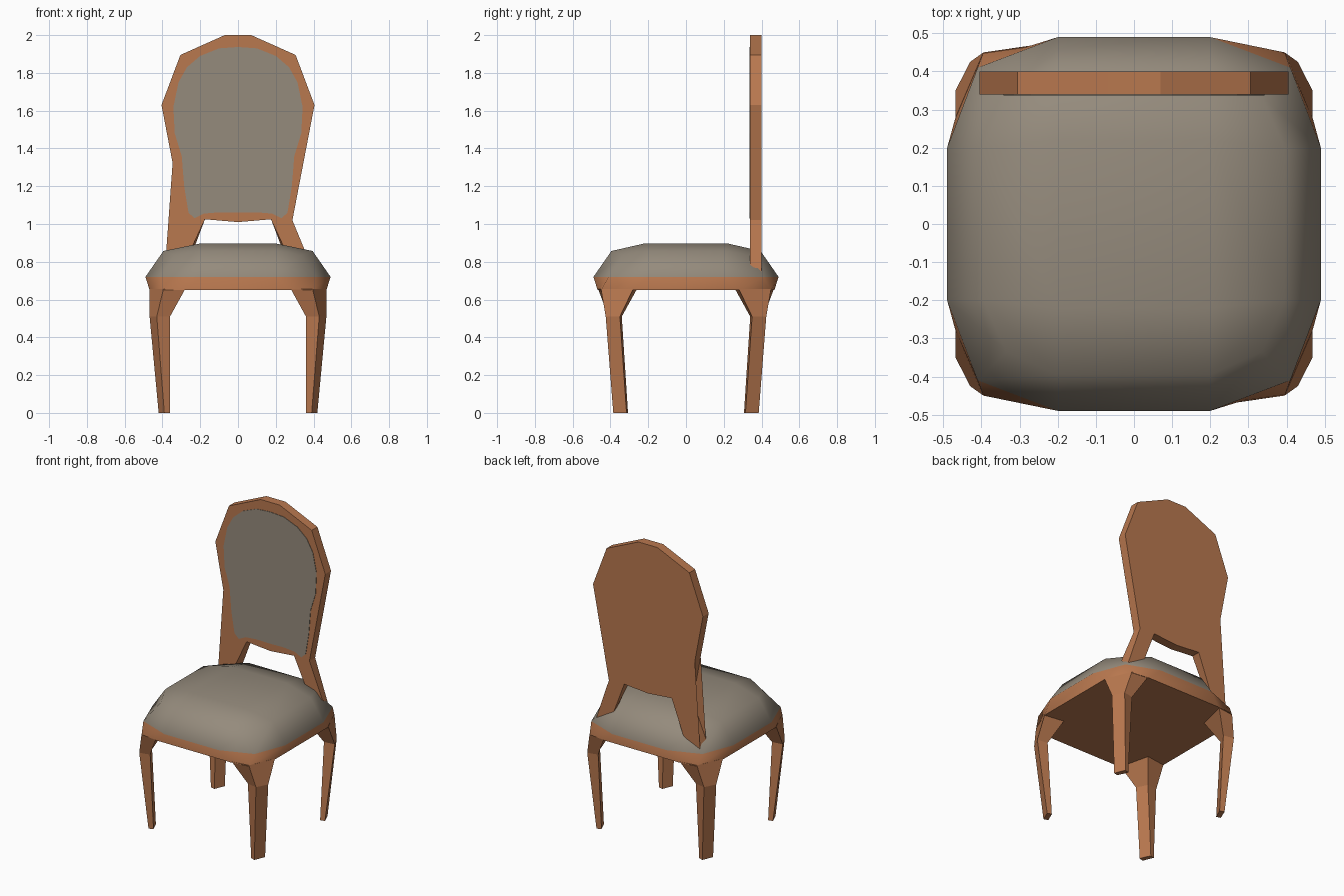
import bpy, bmesh

if "Cube" in bpy.data.objects:
    bpy.data.objects.remove(bpy.data.objects["Cube"])


def material(name, rgb):
    m = bpy.data.materials.new(name)
    m.diffuse_color = (*rgb, 1)
    m.use_nodes = True
    m.node_tree.nodes["Principled BSDF"].inputs["Base Color"].default_value = m.diffuse_color
    return m


WOOD = material("warm wood", (0.485, 0.188, 0.078))
CLOTH = material("taupe fabric", (0.300, 0.258, 0.203))


def finish(name, bm, *mats):
    bmesh.ops.recalc_face_normals(bm, faces=bm.faces)
    me = bpy.data.meshes.new(name)
    bm.to_mesh(me)
    bm.free()
    for m in mats:
        me.materials.append(m)
    ob = bpy.data.objects.new(name, me)
    bpy.context.collection.objects.link(ob)
    return ob


def bridge(bm, a, b):
    n = len(a)
    return [bm.faces.new((a[i], a[(i + 1) % n], b[(i + 1) % n], b[i])) for i in range(n)]


def ring12(bm, side, corner, front):
    """Twelve-point outline from one quadrant: (x, y, z) side, corner, front."""
    q = [side, corner, front]
    pts = []
    for sx, sy, order in ((1, 1, q), (-1, 1, q[::-1]), (-1, -1, q), (1, -1, q[::-1])):
        pts += [(sx * x, sy * y, z) for x, y, z in order]
    return [bm.verts.new(p) for p in pts]


# Seat: wooden rim below, domed cushion above, smooth-shaded
bm = bmesh.new()
base = ring12(bm, (0.468, 0.28, 0.65), (0.395, 0.45, 0.65), (0.27, 0.468, 0.65))
rim = ring12(bm, (0.49, 0.20, 0.72), (0.41, 0.41, 0.72), (0.20, 0.49, 0.72))
dome = ring12(bm, (0.395, 0.20, 0.857), (0.335, 0.335, 0.835), (0.20, 0.395, 0.857))
top = [bm.verts.new((0.2 * sx, 0.22 * sy, 0.897))
       for sx, sy in ((1, 1), (-1, 1), (-1, -1), (1, -1))]
bridge(bm, base, rim)
bridge(bm, rim, dome)
for k in range(4):
    a, c, f = dome[3 * k:3 * k + 3]
    nxt = dome[(3 * k + 3) % 12]
    bm.faces.new((a, c, f, top[k]))
    bm.faces.new((f, nxt, top[(k + 1) % 4], top[k]))
bm.faces.new(top)
under = bm.faces.new(base)
for f in bm.faces:
    f.smooth = f is not under
    f.material_index = 1 if f.calc_center_median().z > 0.72 else 0
for e in under.edges:
    e.smooth = False
finish("seat", bm, WOOD, CLOTH)

# Legs: tapered, twisted four-sided sections flaring into the rim
LEG = [
    (0.655, [(0.468, 0.28), (0.395, 0.45), (0.28, 0.465), (0.33, 0.26)]),
    (0.51, [(0.468, 0.35), (0.43, 0.425), (0.36, 0.41), (0.395, 0.34)]),
    (0.0, [(0.42, 0.315), (0.39, 0.385), (0.36, 0.375), (0.39, 0.307)]),
]
for fb, sy in (("front", -1), ("back", 1)):
    for lr, sx in (("left", -1), ("right", 1)):
        bm = bmesh.new()
        rings = [[bm.verts.new((sx * x, sy * y, z)) for x, y in pts] for z, pts in LEG]
        for a, b in zip(rings, rings[1:]):
            bridge(bm, a, b)
        bm.faces.new(rings[0])
        bm.faces.new(rings[-1])
        finish(f"{fb}_{lr}_leg", bm, WOOD)


def plate(name, half, y0, y1, mat, foot=None):
    """Symmetric plate from the right half of its outline, middle points at x = 0."""
    outline = half + [(-x, z) for x, z in half[::-1] if x > 0]
    bm = bmesh.new()
    front = [bm.verts.new((x, y0, z + (0.05 if foot and z < foot else 0))) for x, z in outline]
    back = [bm.verts.new((x, y1, z)) for x, z in outline]
    bridge(bm, front, back)
    caps = [bm.faces.new(front), bm.faces.new(back)]
    bmesh.ops.triangulate(bm, faces=caps)
    return finish(name, bm, mat)


# Backrest: shield-shaped board with two splayed feet cut at a slant
plate("backrest", [(0, 1.01), (0.175, 1.025), (0.275, 0.76), (0.385, 0.735), (0.288, 1.02),
                   (0.405, 1.63), (0.305, 1.895), (0.07, 2.0)], 0.34, 0.40, WOOD, foot=0.8)

# Upholstered panel on the front of the backrest
plate("back_panel", [(0, 1.06), (0.10, 1.062), (0.18, 1.055), (0.23, 1.03), (0.262, 1.06),
                     (0.285, 1.2), (0.298, 1.36), (0.335, 1.48), (0.342, 1.62), (0.315, 1.75),
                     (0.27, 1.83), (0.20, 1.89), (0.10, 1.93), (0, 1.937)], 0.337, 0.341, CLOTH)
